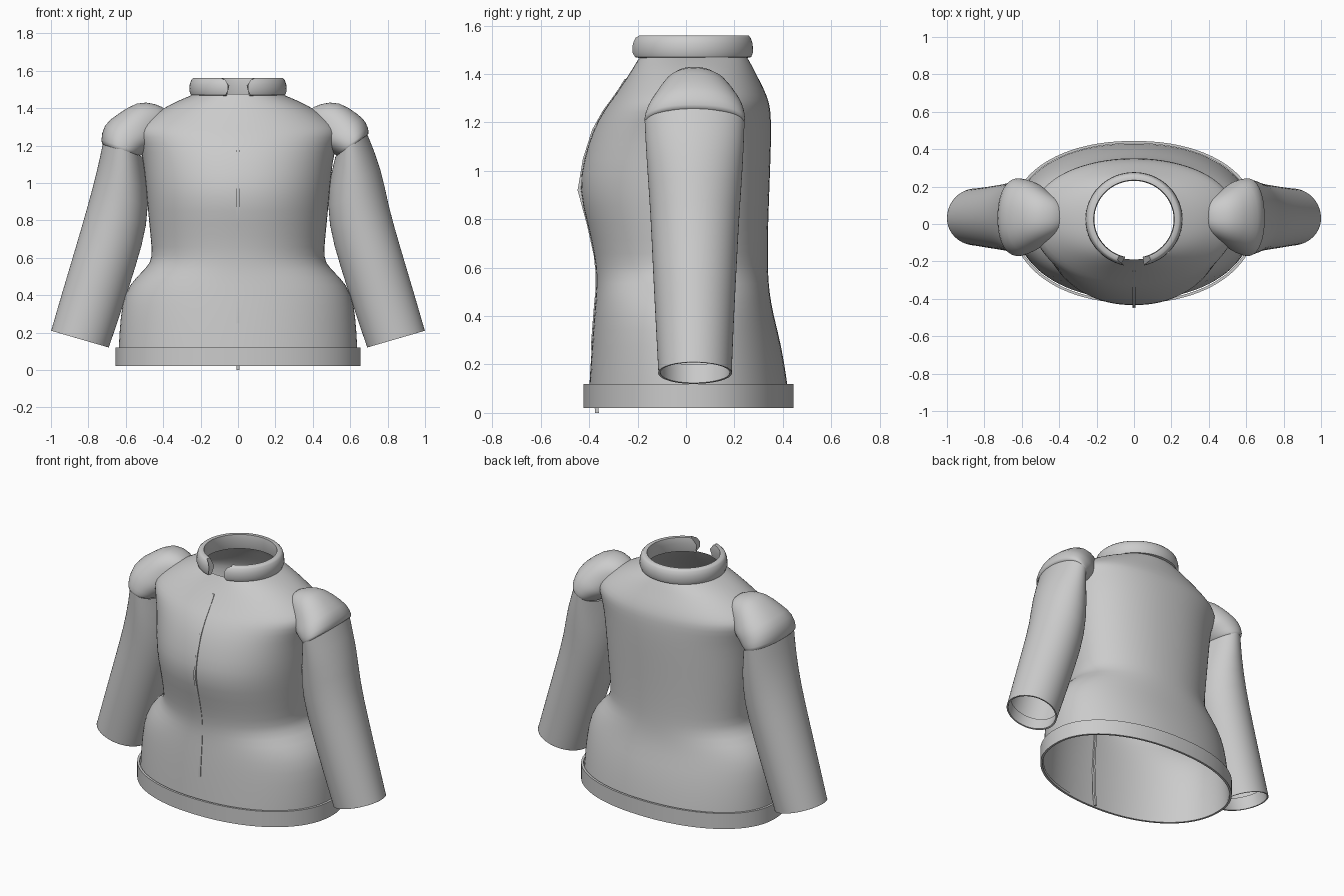
import bpy, bmesh, math

if "Cube" in bpy.data.objects:
    bpy.data.objects.remove(bpy.data.objects["Cube"])

fabric = bpy.data.materials.new("light grey fabric")
fabric.diffuse_color = (0.6, 0.6, 0.6, 1)
fabric.use_nodes = True
fabric.node_tree.nodes["Principled BSDF"].inputs["Base Color"].default_value = fabric.diffuse_color


def finish(name, bm, subsurf=0, angle=40):
    bmesh.ops.recalc_face_normals(bm, faces=bm.faces)
    me = bpy.data.meshes.new(name)
    bm.to_mesh(me)
    bm.free()
    me.materials.append(fabric)
    ob = bpy.data.objects.new(name, me)
    bpy.context.collection.objects.link(ob)
    if subsurf:
        ob.modifiers.new("smooth", "SUBSURF").levels = subsurf
        ob.modifiers["smooth"].render_levels = subsurf
    bpy.ops.object.select_all(action='DESELECT')
    ob.select_set(True)
    bpy.context.view_layer.objects.active = ob
    if subsurf:
        bpy.ops.object.shade_smooth()
    else:
        bpy.ops.object.shade_smooth_by_angle(angle=math.radians(angle))
    return ob


def loft(name, rings, side=1, n=32, p=2.0, subsurf=1, y0=0.03, cap=False, closed=False):
    """Each ring: outer x, outer z, inner x, inner z, front y, back y."""
    bm = bmesh.new()
    loops = []
    for xo, zo, xi, zi, yf, yb in rings:
        loop = []
        for i in range(n):
            t = 2 * math.pi * i / n
            c, s = math.cos(t), math.sin(t)
            u = math.copysign(abs(c) ** (2 / p), c)
            v = math.copysign(abs(s) ** (2 / p), s)
            y = y0 + v * ((yb - y0) if v > 0 else (y0 - yf))
            x = (xo + xi) / 2 + u * (xo - xi) / 2
            z = (zo + zi) / 2 + u * (zo - zi) / 2
            loop.append(bm.verts.new((side * x, y, z)))
        loops.append(loop)
    pairs = list(zip(loops, loops[1:]))
    if closed:
        pairs.append((loops[-1], loops[0]))
    for a, b in pairs:
        for i in range(n):
            j = (i + 1) % n
            bm.faces.new((a[i], a[j], b[j], b[i]))
    if cap:
        bm.faces.new(loops[-1])
    return finish(name, bm, subsurf)


# Jacket body: height, half width, front y, back y
profile = [(0.03, 0.64, -0.405, 0.43), (0.12, 0.64, -0.40, 0.42),
           (0.28, 0.63, -0.39, 0.395), (0.41, 0.61, -0.38, 0.36),
           (0.50, 0.545, -0.372, 0.345), (0.57, 0.46, -0.37, 0.34),
           (0.65, 0.462, -0.378, 0.338), (0.78, 0.475, -0.407, 0.34),
           (0.92, 0.488, -0.445, 0.345), (1.05, 0.50, -0.423, 0.35),
           (1.17, 0.515, -0.385, 0.353), (1.25, 0.55, -0.34, 0.35),
           (1.29, 0.55, -0.31, 0.342), (1.34, 0.49, -0.275, 0.322),
           (1.40, 0.40, -0.235, 0.29), (1.44, 0.32, -0.21, 0.27),
           (1.475, 0.235, -0.19, 0.25)]
loft("jacket_body", [(w, z, -w, z, f, b) for z, w, f, b in profile], p=2.15, n=48)

# Hem band
hem = [(0.12, 0), (0.12, 0.014), (0.02, 0.014), (0.02, 0)]
loft("hem_band", [(0.641 + d, z, -0.641 - d, z, -0.41 - d, 0.43 + d) for z, d in hem],
     n=96, p=2.15, subsurf=0, closed=True)

# Sleeves and shoulder caps; the shoulder seams tilt differently on each side
sleeve = [(1.0, 0.21, 0.69, 0.12, -0.115, 0.19), (0.945, 0.40, 0.625, 0.31, -0.125, 0.197),
          (0.87, 0.65, 0.547, 0.55, -0.138, 0.21), (0.80, 0.89, 0.48, 0.78, -0.148, 0.222)]
shoulder = [(0.645, 1.365, 0.44, 1.20, -0.14, 0.225), (0.54, 1.44, 0.42, 1.22, -0.10, 0.18),
            (0.44, 1.425, 0.39, 1.26, -0.06, 0.14), (0.37, 1.39, 0.36, 1.30, -0.02, 0.10)]
ends = {-1: ([(0.755, 1.06, 0.48, 0.98, -0.163, 0.237), (0.722, 1.215, 0.51, 1.14, -0.172, 0.243)],
             [(0.722, 1.205, 0.52, 1.145, -0.168, 0.24), (0.735, 1.215, 0.51, 1.15, -0.176, 0.248),
              (0.722, 1.315, 0.47, 1.18, -0.163, 0.24)]),
        1: ([(0.77, 1.07, 0.48, 0.98, -0.163, 0.237), (0.69, 1.265, 0.52, 1.14, -0.172, 0.243)],
            [(0.69, 1.255, 0.53, 1.145, -0.168, 0.24), (0.705, 1.265, 0.52, 1.15, -0.176, 0.248),
             (0.685, 1.33, 0.47, 1.18, -0.163, 0.24)])}
for side, label in ((-1, "right"), (1, "left")):
    top, cap = ends[side]
    loft(label + "_sleeve", sleeve + top, side)
    loft(label + "_shoulder_cap", cap + shoulder, side, p=2.2, cap=True)
    # Folded lining inside the cuff
    loft(label + "_cuff_lining", [sleeve[0], (0.99, 0.208, 0.70, 0.124, -0.106, 0.181),
                                  (0.968, 0.285, 0.676, 0.20, -0.109, 0.184)],
         side, n=64, subsurf=0)

# Collar: band with a rounded gap at the front
section = [(0.225, 1.465, 0.27), (0.252, 1.47, 0.27), (0.26, 1.49, 0.21), (0.258, 1.525, 0.21),
           (0.25, 1.55, 0.27), (0.24, 1.56, 0.38), (0.216, 1.56, 0.38), (0.212, 1.52, 0.22)]
bm = bmesh.new()
steps = 64
loops = []
for i in range(steps + 1):
    loop = []
    for r, z, gap in section:
        a = -math.pi / 2 + gap + (2 * math.pi - 2 * gap) * i / steps
        loop.append(bm.verts.new((r * math.cos(a), 0.025 + 0.97 * r * math.sin(a), z)))
    loops.append(loop)
m = len(section)
for a, b in zip(loops, loops[1:]):
    for k in range(m):
        bm.faces.new((a[k], b[k], b[(k + 1) % m], a[(k + 1) % m]))
bm.faces.new(loops[0])
bm.faces.new(loops[-1])
finish("collar", bm, angle=50)

# Zip: narrow strip down the front, sinking inside the body near the hem
path = [(0.0, -0.372), (0.12, -0.385), (0.22, -0.385)]
path += [(z, f) for z, w, f, b in profile if 0.25 < z < 1.35] + [(1.38, -0.25)]
bm = bmesh.new()
loops = [[bm.verts.new((x, y + d, z)) for x, d in
          ((-0.007, -0.003), (0.007, -0.003), (0.007, 0.012), (-0.007, 0.012))]
         for z, y in path]
for a, b in zip(loops, loops[1:]):
    for k in range(4):
        bm.faces.new((a[k], a[(k + 1) % 4], b[(k + 1) % 4], b[k]))
bm.faces.new(loops[0])
bm.faces.new(loops[-1])
finish("front_zip", bm)
